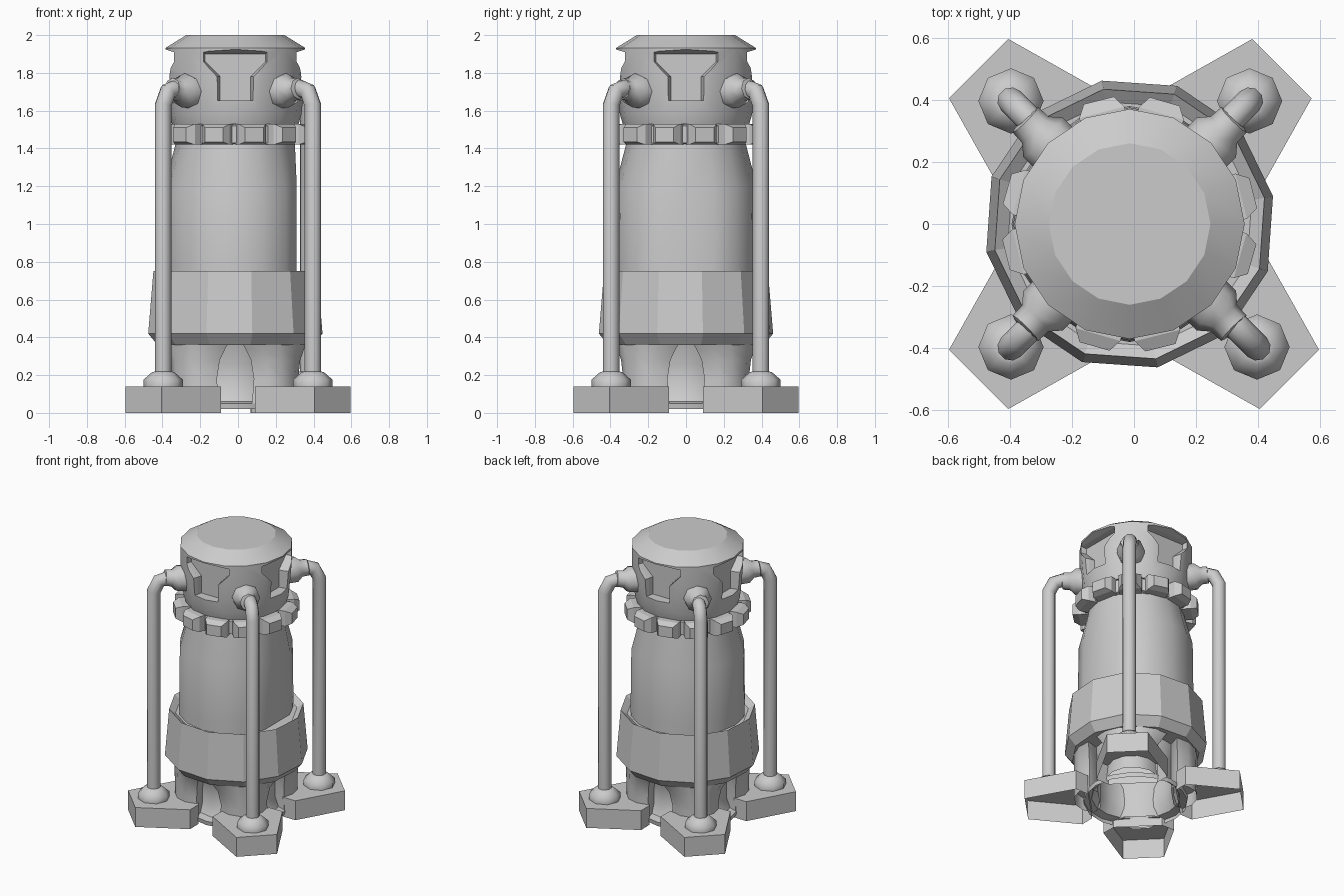
import bpy, bmesh, math
from mathutils import Matrix, Vector

cube = bpy.data.objects.get("Cube")
if cube:
    bpy.data.objects.remove(cube)

metal = bpy.data.materials.new("plain_grey")
metal.use_nodes = True
GREY = (0.6, 0.6, 0.6, 1)
metal.diffuse_color = GREY
metal.node_tree.nodes["Principled BSDF"].inputs["Base Color"].default_value = GREY

# The central column stands slightly to one side of the feet
COLUMN = Matrix.Translation((-0.014, 0, 0))


def finish(name, bm, smooth=0, matrix=None):
    bmesh.ops.recalc_face_normals(bm, faces=bm.faces)
    if matrix:
        bm.transform(matrix)
    mesh = bpy.data.meshes.new(name)
    bm.to_mesh(mesh)
    bm.free()
    mesh.materials.append(metal)
    ob = bpy.data.objects.new(name, mesh)
    bpy.context.collection.objects.link(ob)
    bpy.ops.object.select_all(action='DESELECT')
    ob.select_set(True)
    bpy.context.view_layer.objects.active = ob
    if smooth:
        bpy.ops.object.shade_smooth_by_angle(angle=math.radians(smooth))
    return ob


def loft(rings, bottom=True, top=True):
    """Skin a list of equal-length point rings, with optional end caps."""
    bm = bmesh.new()
    loops = [[bm.verts.new(p) for p in ring] for ring in rings]
    n = len(loops[0])
    for a, b in zip(loops, loops[1:]):
        for i in range(n):
            j = (i + 1) % n
            bm.faces.new((a[i], a[j], b[j], b[i]))
    if bottom:
        bm.faces.new(loops[0])
    if top:
        bm.faces.new(loops[-1])
    return bm


def lathe(name, profile, sides, turn=0, smooth=0, matrix=COLUMN, flat_x=1, caps=True):
    """Turn a profile; flat_x limits how far the +x side reaches."""
    rings = [[(min(r * math.cos(turn + math.tau * i / sides), flat_x),
               r * math.sin(turn + math.tau * i / sides), z)
              for i in range(sides)] for r, z in profile]
    return finish(name, loft(rings, caps, caps), smooth, matrix)


def spin(degrees):
    return Matrix.Rotation(math.radians(degrees), 4, 'Z')


# Central body and flared collar
lathe("body", [(0.375, 0.5), (0.38, 0.8), (0.375, 1.2), (0.315, 1.43), (0.31, 1.56)],
      16, smooth=35, flat_x=0.325)
lathe("collar", [(0.34, 0.36), (0.42, 0.36), (0.47, 0.42), (0.442, 0.75),
                 (0.40, 0.72)], 12, turn=math.radians(11))

# Base rim and hollow lower nozzle, open underneath
lathe("nozzle", [(0.34, 0.02), (0.345, 0.05), (0.29, 0.06), (0.26, 0.12),
                 (0.26, 0.26), (0.30, 0.38)], 16, smooth=35, caps=False)

# Head with a bevelled cap, cut by four T-shaped recesses with sloping walls
head = lathe("head", [(0.335, 1.53), (0.35, 1.58), (0.362, 1.7), (0.37, 1.8),
                      (0.37, 1.932), (0.26, 2.0)], 16, smooth=28)


def t_ring(y, inset):
    half = [(0.105 - inset, 1.655), (0.105 - inset, 1.78),
            (0.185 - inset, 1.86), (0.185 - inset, 1.926 - inset)]
    return [(x, y, z) for x, z in half + [(-x, z) for x, z in reversed(half)]]


for k in range(4):
    cutter = finish("recess_cutter", loft([t_ring(-0.285, 0.025), t_ring(-0.32, 0.018),
                                           t_ring(-0.375, 0), t_ring(-0.5, 0)]),
                    matrix=COLUMN @ spin(90 * k))
    cutter.hide_render = True
    bpy.ops.object.select_all(action='DESELECT')
    bpy.context.view_layer.objects.active = head
    head.select_set(True)
    mod = head.modifiers.new("recess", 'BOOLEAN')
    mod.operation = 'DIFFERENCE'
    mod.solver = 'EXACT'
    mod.object = cutter
    bpy.ops.object.modifier_apply(modifier=mod.name)
    bpy.data.objects.remove(cutter)

# Toothed ring under the head
lathe("tooth_ring", [(0.31, 1.42), (0.345, 1.43), (0.345, 1.52), (0.31, 1.53)], 12,
      turn=math.radians(15))
for k in range(12):
    rings = []
    for x, w, low, high in ((0.30, 0.075, 1.42, 1.53), (0.37, 0.075, 1.42, 1.53),
                            (0.41, 0.05, 1.435, 1.51)):
        rings.append([(x, -w, low), (x, w, low), (x, w, high), (x, -w, high)])
    finish("ring_tooth", loft(rings), matrix=COLUMN @ spin(14 + 30 * k))


def tube(name, path, radius, sides, matrix):
    """Sweep a polygon along a path lying in the XZ plane."""
    pts = [Vector((x, 0, z)) for x, z in path]
    rings = []
    for i, p in enumerate(pts):
        ahead = (pts[min(i + 1, len(pts) - 1)] - p).normalized()
        behind = (p - pts[max(i - 1, 0)]).normalized()
        along = (ahead + behind).normalized()
        side = Vector((0, 1, 0))
        up = along.cross(side)
        stretch = 1 / max(along.dot(ahead), along.dot(behind))
        rings.append([p + radius * (math.cos(t) * side + stretch * math.sin(t) * up)
                      for t in (math.tau * s / sides for s in range(sides))])
    finish(name, loft(rings), 42, matrix)


# Four diagonal feet, each with a leg, a pipe and its two fittings
for k in range(4):
    turn = spin(45 + 90 * k)
    # The back left foot and pipe sit a little closer in
    place = Matrix.Translation((-0.024 if k == 0 else 0, 0, 0)) @ turn

    # Foot: a box shell, open underneath
    half_foot = [(0.707, 0.135), (0.36, 0.232), (0.29, 0.16)]
    plan = half_foot + [(x, -y) for x, y in reversed(half_foot)]
    finish("foot", loft([[(x, y, z) for x, y in plan] for z in (0, 0.14)], bottom=False),
           matrix=place)

    # Leg web, widening upward into an arch below the collar
    half_leg = [(0.24, 0.10), (0.29, 0.165), (0.36, 0.12), (0.40, 0.05)]
    section = half_leg + [(x, -y) for x, y in reversed(half_leg)]
    rings = [[(x, y * wide, z) for x, y in section]
             for z, wide in ((0.05, 1), (0.18, 0.92), (0.28, 1.05), (0.34, 1.3), (0.38, 1.5))]
    finish("leg_web", loft(rings, bottom=False), 45, COLUMN @ turn)

    tube("pipe", [(0.56, 0.16), (0.56, 1.63), (0.525, 1.70), (0.46, 1.72),
                  (0.36, 1.70)], 0.044, 10, place)
    lathe("pipe_foot", [(0.105, 0.14), (0.105, 0.175), (0.06, 0.215), (0.042, 0.22)],
          8, smooth=50, matrix=place @ Matrix.Translation((0.56, 0, 0)))
    socket_pose = (COLUMN @ turn @ Matrix.Translation((0.32, 0, 1.70))
                   @ Matrix.Rotation(math.radians(84), 4, 'Y'))
    lathe("pipe_socket", [(0.09, 0), (0.09, 0.075), (0.06, 0.11), (0.058, 0.155),
                          (0.045, 0.16)], 8, smooth=50, matrix=socket_pose)
